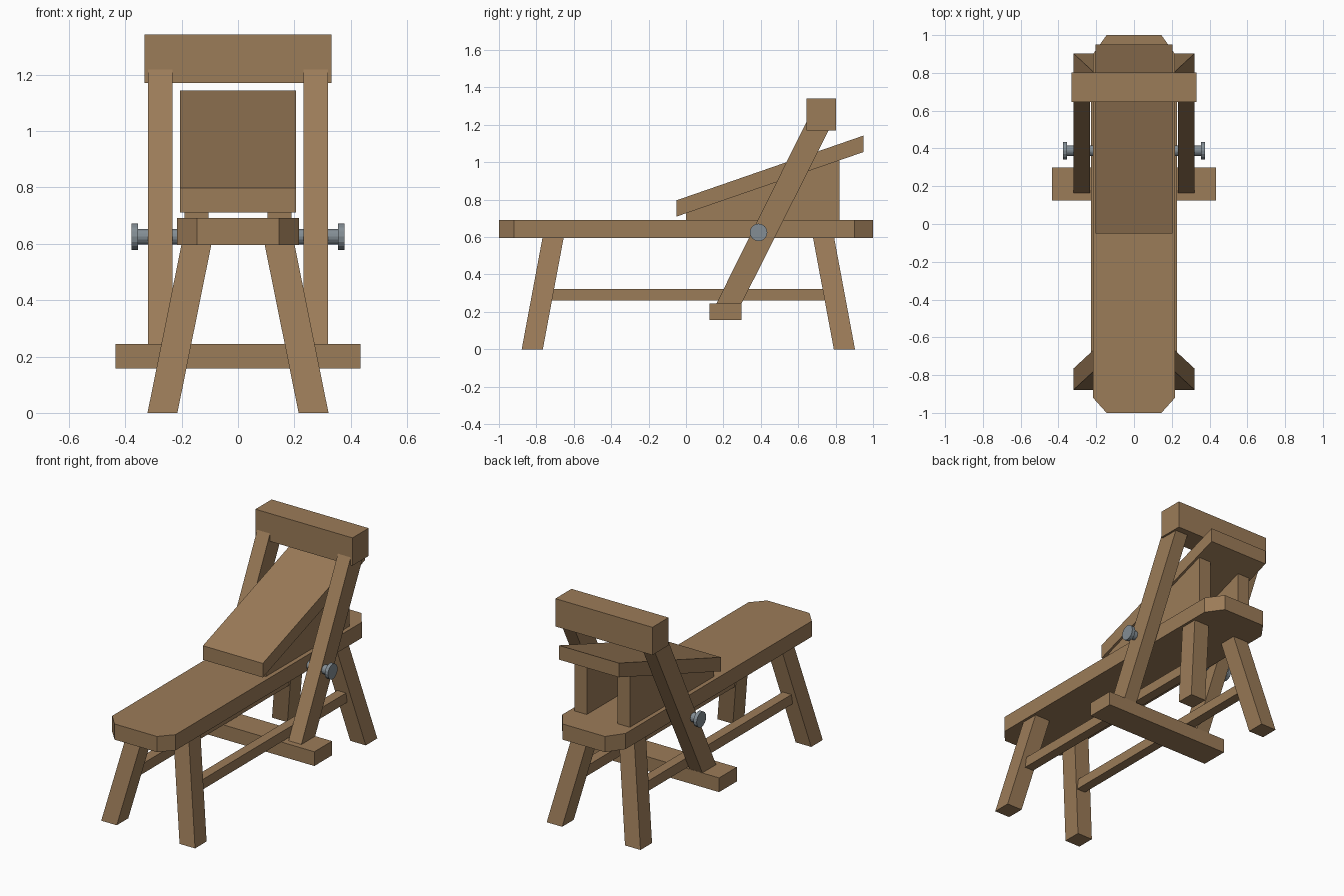
import bpy, bmesh, math
from mathutils import Vector, Matrix

cube = bpy.data.objects.get("Cube")
if cube:
    bpy.data.objects.remove(cube, do_unlink=True)


def material(name, rgb):
    m = bpy.data.materials.new(name)
    m.use_nodes = True
    color = (*rgb, 1)
    m.diffuse_color = color
    m.node_tree.nodes["Principled BSDF"].inputs["Base Color"].default_value = color
    return m


WOOD = material("brown wood", (0.33, 0.2, 0.098))
STEEL = material("grey steel", (0.23, 0.27, 0.3))


def finish(name, bm, mat):
    bmesh.ops.recalc_face_normals(bm, faces=bm.faces)
    mesh = bpy.data.meshes.new(name)
    bm.to_mesh(mesh)
    bm.free()
    mesh.materials.append(mat)
    ob = bpy.data.objects.new(name, mesh)
    bpy.context.collection.objects.link(ob)
    return ob


def loft(name, start, end):
    """Solid between two matching outlines."""
    bm = bmesh.new()
    a = [bm.verts.new(p) for p in start]
    b = [bm.verts.new(p) for p in end]
    bm.faces.new(a)
    bm.faces.new(b)
    for i in range(len(a)):
        j = (i + 1) % len(a)
        bm.faces.new((a[i], a[j], b[j], b[i]))
    return finish(name, bm, WOOD)


def side_board(name, x0, x1, profile):
    """Extrude a (y, z) profile across x."""
    return loft(name, [(x0, y, z) for y, z in profile], [(x1, y, z) for y, z in profile])


def box(name, x0, x1, y0, y1, z0, z1):
    return side_board(name, x0, x1, [(y0, z0), (y1, z0), (y1, z1), (y0, z1)])


def rect(x, y, z, w, d):
    return [(x + sx * w / 2, y + sy * d / 2, z) for sx, sy in ((-1, -1), (1, -1), (1, 1), (-1, 1))]


# Bench plank with clipped corners
plank = [(-0.145, -1), (0.145, -1), (0.217, -0.92), (0.217, 0.9),
         (0.145, 1), (-0.145, 1), (-0.217, 0.9), (-0.217, -0.92)]
loft("bench_plank", [(x, y, 0.595) for x, y in plank], [(x, y, 0.692) for x, y in plank])

# Sloping work ramp
side_board("work_ramp", -0.205, 0.205, [(-0.05, 0.71), (0.95, 1.055), (0.95, 1.143), (-0.05, 0.797)])

# Head block and foot bar of the swinging frame
box("clamp_head", -0.332, 0.332, 0.645, 0.803, 1.17, 1.342)
box("foot_bar", -0.435, 0.435, 0.125, 0.298, 0.157, 0.245)

# Parts paired left and right
for side, s in (("left", 1), ("right", -1)):
    for end, y_foot, y_top in (("front", -0.822, -0.71), ("back", 0.847, 0.735)):
        loft(f"{end}_{side}_leg", rect(s * 0.268, y_foot, 0, 0.106, 0.113),
             rect(s * 0.147, y_top, 0.6, 0.106, 0.113))
    box(f"{side}_stretcher", s * 0.168, s * 0.228, -0.72, 0.74, 0.26, 0.322)
    side_board(f"{side}_ramp_support", s * 0.105, s * 0.19,
               [(0, 0.69), (0.82, 0.69), (0.82, 1.02), (0, 0.735)])
    side_board(f"{side}_swing_arm", s * 0.232, s * 0.32,
               [(0.158, 0.235), (0.292, 0.235), (0.78, 1.205), (0.646, 1.22)])


def rod(name, x0, x1, radius):
    bm = bmesh.new()
    turn = Matrix.Translation(Vector(((x0 + x1) / 2, 0.388, 0.625))) @ Matrix.Rotation(math.pi / 2, 4, "Y")
    bmesh.ops.create_cone(bm, cap_ends=True, segments=16, radius1=radius, radius2=radius,
                          depth=x1 - x0, matrix=turn)
    return finish(name, bm, STEEL)


# Pivot pin with flat end caps
rod("pivot_pin", -0.36, 0.36, 0.028)
rod("left_pin_cap", 0.355, 0.377, 0.047)
rod("right_pin_cap", -0.377, -0.355, 0.047)
